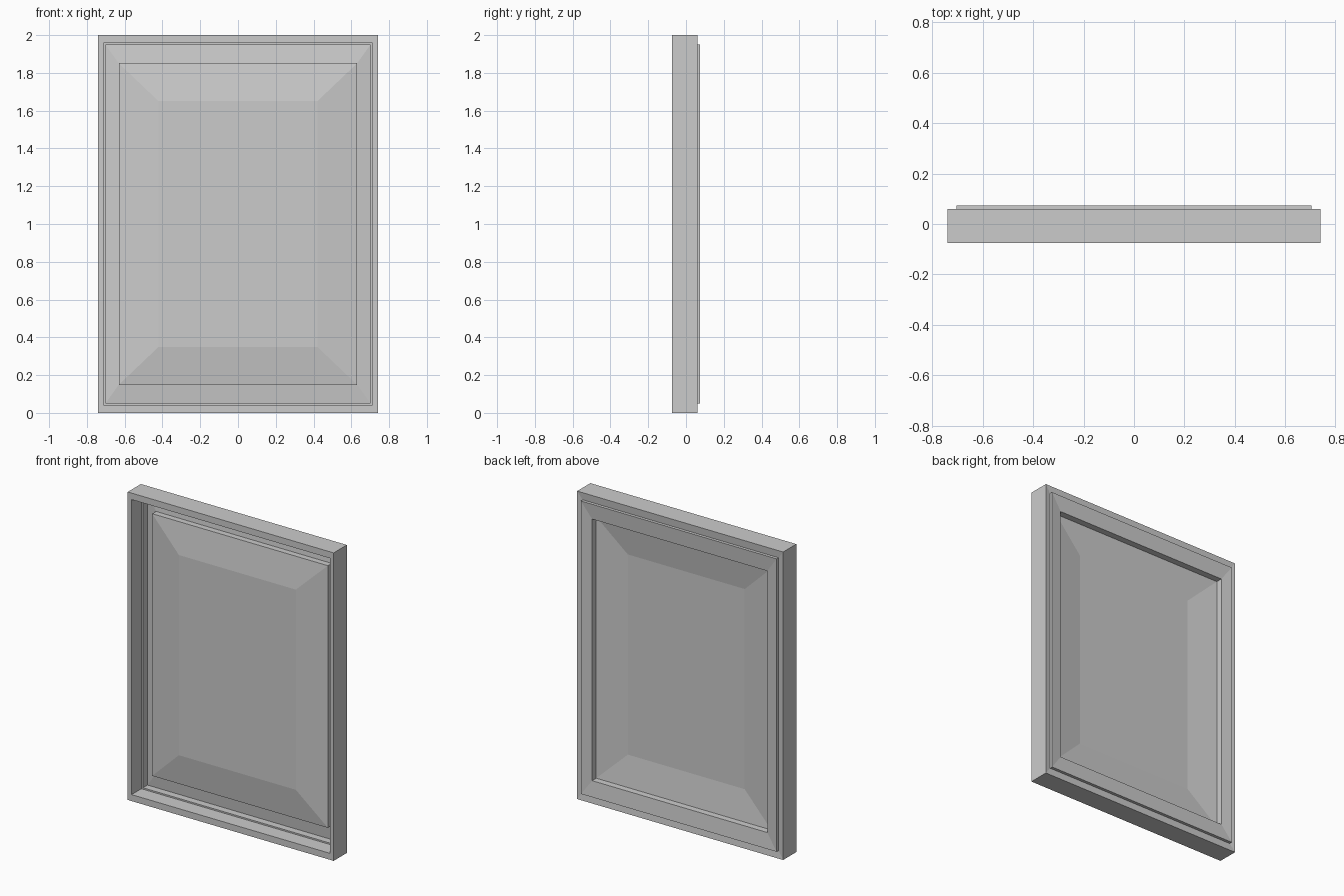
import bpy
import bmesh

cube = bpy.data.objects.get("Cube")
if cube:
    bpy.data.objects.remove(cube, do_unlink=True)

HALF_W, HEIGHT = 0.74, 2.0

grey = bpy.data.materials.new("plain_grey")
grey.use_nodes = True
colour = (0.6, 0.6, 0.6, 1.0)
grey.diffuse_color = colour
grey.node_tree.nodes["Principled BSDF"].inputs["Base Color"].default_value = colour


def rect_loft(name, profile, closed=False, fill=False):
    """Loft rectangles given as (side inset, top/bottom inset, depth)."""
    bm = bmesh.new()
    rings = []
    for dx, dz, y in profile:
        x, low, high = HALF_W - dx, dz, HEIGHT - dz
        corners = [(-x, low), (x, low), (x, high), (-x, high)]
        rings.append([bm.verts.new((cx, y, cz)) for cx, cz in corners])
    pairs = list(zip(rings, rings[1:]))
    if closed:
        pairs.append((rings[-1], rings[0]))
    for a, b in pairs:
        for i in range(4):
            j = (i + 1) % 4
            bm.faces.new((a[i], a[j], b[j], b[i]))
    if fill:
        bm.faces.new(rings[-1])
    bmesh.ops.recalc_face_normals(bm, faces=bm.faces)
    mesh = bpy.data.meshes.new(name)
    bm.to_mesh(mesh)
    bm.free()
    mesh.materials.append(grey)
    obj = bpy.data.objects.new(name, mesh)
    bpy.context.collection.objects.link(obj)
    return obj


# Outer frame with a deep front opening and a slightly sloped back
rect_loft("outer_frame", [
    (0, 0, 0.06),
    (0, 0, -0.075),
    (0.028, 0.042, -0.075),
    (0.028, 0.042, 0.025),
    (0.036, 0.049, 0.025),
    (0.036, 0.049, 0.055),
], closed=True)

# Thin stepped panel with a raised centre
panel = rect_loft("raised_panel", [
    (0.038, 0.05, 0.025),
    (0.038, 0.05, 0.073),
    (0.11, 0.15, 0.063),
    (0.11, 0.15, 0.022),
    (0.32, 0.35, -0.005),
], fill=True)
sheet = panel.modifiers.new("sheet_thickness", "SOLIDIFY")
sheet.thickness = 0.004
sheet.offset = 0
